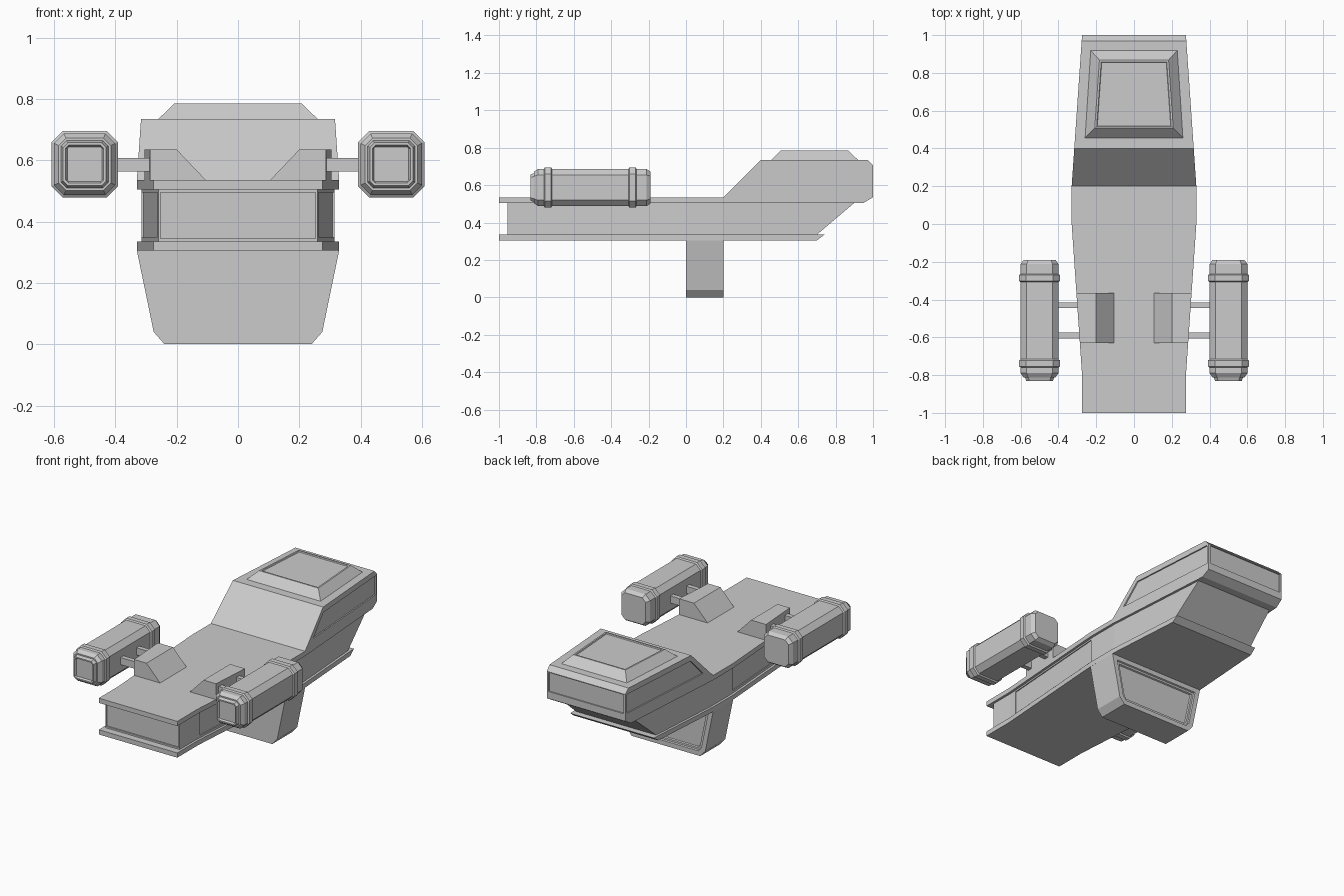
import bpy, bmesh
from mathutils import Vector

if "Cube" in bpy.data.objects:
    bpy.data.objects.remove(bpy.data.objects["Cube"])

PLAN = [(-1, .275), (-.8, .275), (0, .33), (.2, .33), (1, .275)]


def w(y):
    """Half width of the hull at y, from the plan outline."""
    for (a, wa), (b, wb) in zip(PLAN, PLAN[1:]):
        if y <= b:
            return wa + (wb - wa) * (y - a) / (b - a)
    return PLAN[-1][1]


def finish(name, bm, mirror=False):
    bmesh.ops.recalc_face_normals(bm, faces=bm.faces[:])
    me = bpy.data.meshes.new(name)
    bm.to_mesh(me)
    bm.free()
    ob = bpy.data.objects.new(name, me)
    bpy.context.collection.objects.link(ob)
    if mirror:
        ob.modifiers.new("Mirror", 'MIRROR').use_mirror_merge = False
    return ob


def loft(rings):
    """Closed solid through rings of equal point count."""
    bm = bmesh.new()
    vs = [[bm.verts.new(p) for p in r] for r in rings]
    n = len(vs[0])
    for a, b in zip(vs, vs[1:]):
        for i in range(n):
            j = (i + 1) % n
            bm.faces.new((a[i], a[j], b[j], b[i]))
    bm.faces.new(vs[0])
    bm.faces.new(vs[-1])
    bmesh.ops.recalc_face_normals(bm, faces=bm.faces[:])
    return bm


def prism(name, profile, inner, outer, mirror=False):
    """Side profile (y, z) spread in x between inner(y) and outer(y)."""
    bm = loft([[(s, y, z) for y, z in profile] for s in (-1, 1)])
    for k, _ in PLAN[1:-1]:
        bmesh.ops.bisect_plane(bm, geom=bm.verts[:] + bm.edges[:] + bm.faces[:],
                               plane_co=(0, k, 0), plane_no=(0, 1, 0))
    for v in bm.verts:
        v.co.x = outer(v.co.y) if v.co.x > 0 else inner(v.co.y)
    return finish(name, bm, mirror)


def inset(bm, direction, *steps):
    """Inset the face that looks most along direction, step by step."""
    bm.normal_update()
    f = max(bm.faces, key=lambda q: q.normal.dot(Vector(direction)))
    for thick, depth in steps:
        bmesh.ops.inset_region(bm, faces=[f], thickness=thick, depth=depth,
                               use_even_offset=True)


def rect(y0, y1, z0, z1):
    return [(y0, z0), (y0, z1), (y1, z1), (y1, z0)]


def carve(ob, cutters):
    """Cut the recesses, bake the result and drop the cutters."""
    for c in cutters:
        c.hide_render = True
        m = ob.modifiers.new("Recess", 'BOOLEAN')
        m.operation, m.solver, m.object = 'DIFFERENCE', 'EXACT', c
    bpy.context.view_layer.update()
    dg = bpy.context.evaluated_depsgraph_get()
    me = bpy.data.meshes.new_from_object(ob.evaluated_get(dg))
    ob.modifiers.clear()
    ob.data = me
    for c in cutters:
        bpy.data.objects.remove(c)


# upper hull: flat deck rising to the raised rear cabin
deck = prism("upper_hull", [(-1, .505), (-1, .535), (.2, .535), (.4, .735), (.97, .735),
                            (1, .705), (1, .535), (.95, .505)], lambda y: -w(y), w)
carve(deck, [
    prism("cabin_side_cutter", [(.29, .58), (.405, .7), (.985, .7), (.985, .58)],
          lambda y: w(y) - .008, lambda y: w(y) + .05, True),
    prism("cabin_back_cutter", rect(.992, 1.05, .58, .7), lambda y: -.262, lambda y: .262)])

# recessed middle hull with side and front panels
wall = prism("middle_hull", [(-.955, .325), (-.955, .515), (.912, .515), (.688, .325)],
             lambda y: .015 - w(y), lambda y: w(y) - .015)
carve(wall, [
    prism("wall_side_cutter", rect(-.755, -.015, .35, .495),
          lambda y: w(y) - .021, lambda y: w(y) + .05, True),
    prism("wall_front_cutter", rect(-1, -.947, .345, .495), lambda y: -.253, lambda y: .253)])

# bottom plate
prism("bottom_plate", [(-1, .305), (-1, .335), (.74, .335), (.7, .305)], lambda y: -w(y), w)

# belly fin with a stepped panel on its back
outline = [(-.33, .306), (-.275, .04), (-.24, 0), (.24, 0), (.275, .04), (.33, .306)]
bm = loft([[(x, y, z) for x, z in outline] for y in (0, .2)])
inset(bm, (0, 1, 0), (.03, 0), (.004, -.008), (.012, 0), (.004, -.008))
finish("belly_fin", bm)

# raised roof hatch
bm = loft([[(-a, y0, z), (a, y0, z), (b, y1, z), (-b, y1, z)] for a, b, y0, y1, z in
           ((.26, .23, .455, .92, .734), (.208, .183, .507, .868, .785))])
inset(bm, (0, 0, 1), (.01, 0), (.003, -.006))
finish("roof_hatch", bm)

# pylons on the deck, following the hull edge
bm = loft([[(.1, y, .53), (.2, y, .635), (w(y), y, .635), (w(y), y, .53)]
           for y in (-.63, -.365)])
finish("pylon", bm, True)

# struts to the pods
for i, y in enumerate((-.59, -.43)):
    prism("strut_%d" % (i + 1), rect(y - .015, y + .015, .563, .608),
          lambda y: .26, lambda y: .41, True)


# engine pods: eight-sided sections (y, half size, corner cut)
def octagon(y, r, c):
    k = r - c
    pts = [(r, -k), (r, k), (k, r), (-k, r), (-r, k), (-r, -k), (-k, -r), (k, -r)]
    return [(.5 + x, y, .587 + z) for x, z in pts]


sections = [(-.19, .085, .024), (-.212, .1, .032), (-.264, .1, .032), (-.27, .108, .036),
            (-.302, .108, .036), (-.308, .1, .032), (-.716, .1, .032), (-.722, .108, .036),
            (-.754, .108, .036), (-.76, .1, .032), (-.79, .1, .032), (-.812, .085, .024),
            (-.812, .077, .018), (-.832, .07, .015), (-.832, .062, .01), (-.82, .056, .004)]
finish("engine_pod", loft([octagon(*s) for s in sections]), True)
